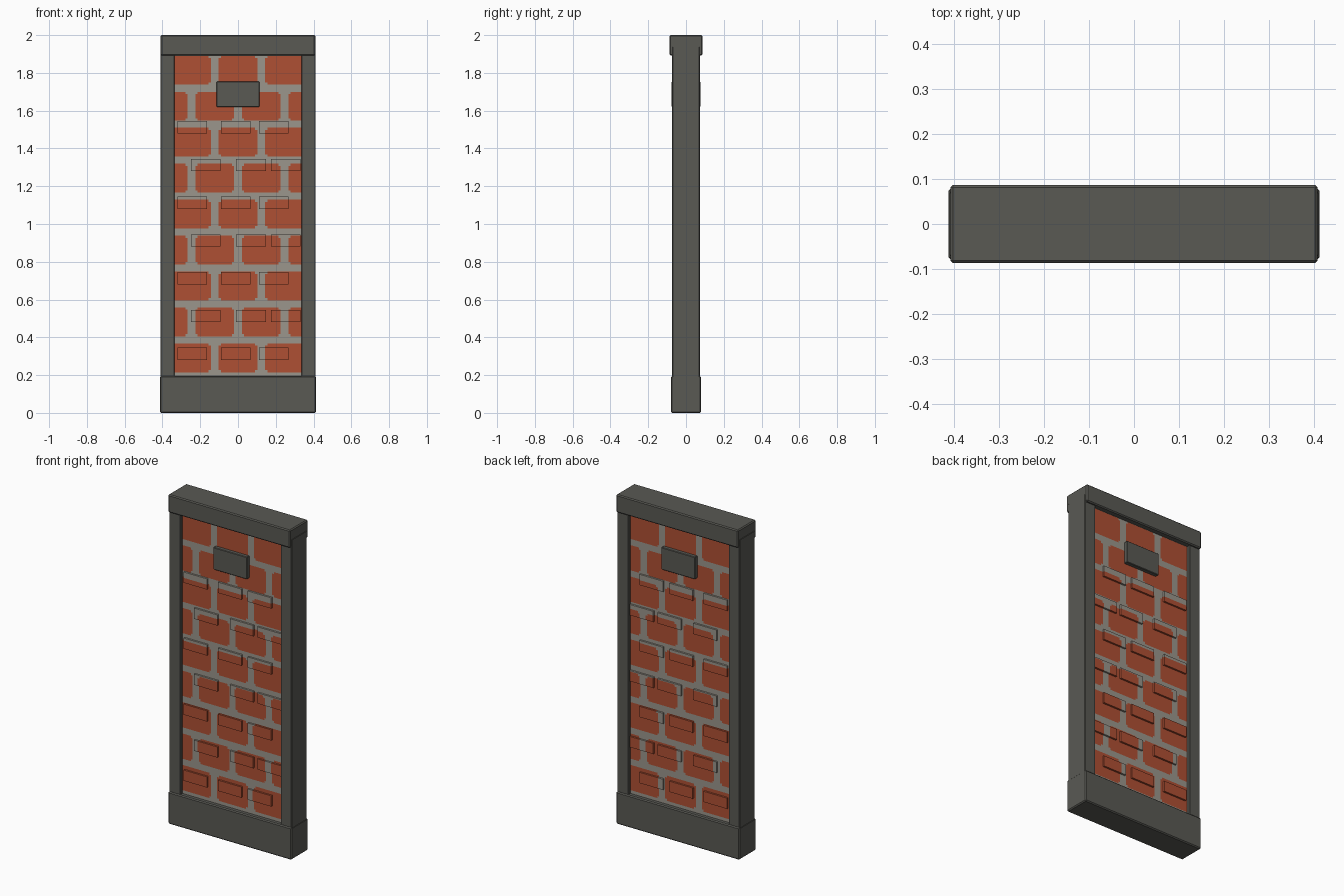
import bpy, bmesh
from mathutils import Vector

if "Cube" in bpy.data.objects:
    bpy.data.objects.remove(bpy.data.objects["Cube"])


def material(name, rgb):
    m = bpy.data.materials.new(name)
    m.diffuse_color = (*rgb, 1)
    m.use_nodes = True
    m.node_tree.nodes["Principled BSDF"].inputs["Base Color"].default_value = m.diffuse_color
    return m


STONE = material("dark_grey_stone", (0.100, 0.100, 0.088))
BRICK = material("red_brick", (0.430, 0.080, 0.034))
MORTAR = material("grey_mortar", (0.328, 0.305, 0.262))

# Brick bond: pitches, brick size, and the corner notch
ROW0, ROW_PITCH, BRICK_H = 0.215, 0.1903, 0.153
COL_PITCH, BRICK_W, NOTCH = 0.246, 0.205, 0.012
ROWS = 9


def is_brick(x, z):
    row, dz = divmod(z - ROW0, ROW_PITCH)
    if not 0 <= row < ROWS or dz > BRICK_H:
        return False
    shift = 0 if row % 2 == 0 else COL_PITCH / 2
    dx = abs((x - shift + COL_PITCH / 2) % COL_PITCH - COL_PITCH / 2)
    if dx > BRICK_W / 2:
        return False
    in_corner = dx > BRICK_W / 2 - NOTCH and min(dz, BRICK_H - dz) < NOTCH
    return not in_corner


def add_box(bm, lo, hi):
    lo, hi = Vector(lo), Vector(hi)
    verts = bmesh.ops.create_cube(bm, size=1)["verts"]
    for v in verts:
        v.co = Vector((lo[i] + (v.co[i] + 0.5) * (hi[i] - lo[i]) for i in range(3)))


def finish(name, bm, mats):
    me = bpy.data.meshes.new(name)
    bm.to_mesh(me)
    bm.free()
    for m in mats:
        me.materials.append(m)
    ob = bpy.data.objects.new(name, me)
    bpy.context.collection.objects.link(ob)
    return ob


def stone_box(name, lo, hi, bevel=0.005):
    bm = bmesh.new()
    add_box(bm, lo, hi)
    ob = finish(name, bm, [STONE])
    mod = ob.modifiers.new("edge_bevel", 'BEVEL')
    mod.width = bevel
    mod.segments = 1
    return ob


def paint_bricks(bm):
    """Cut the mesh along the bond lines and colour faces by the pattern."""
    def cut(co, no):
        bmesh.ops.bisect_plane(bm, geom=bm.verts[:] + bm.edges[:] + bm.faces[:],
                               plane_co=co, plane_no=no, dist=1e-5)
    for r in range(ROWS):
        z = ROW0 + r * ROW_PITCH
        for d in (0, NOTCH, BRICK_H - NOTCH, BRICK_H):
            cut((0, 0, z + d), (0, 0, 1))
    for k in range(-3, 4):
        for d in (BRICK_W / 2, BRICK_W / 2 - NOTCH):
            for s in (-1, 1):
                cut((k * COL_PITCH / 2 + s * d, 0, 0), (1, 0, 0))
    for f in bm.faces:
        c = f.calc_center_median()
        f.material_index = 0 if is_brick(c.x, c.z) else 1


# Recessed brick panel
PANEL_Y = 0.053
bm = bmesh.new()
add_box(bm, (-0.345, -PANEL_Y, 0.18), (0.345, PANEL_Y, 1.90))
paint_bricks(bm)
finish("brick_panel", bm, [BRICK, MORTAR])

# Raised blocks on both faces, staggered row by row
bm = bmesh.new()
for r in range(7):
    z = 0.28 + 0.2 * r
    for x in ((-0.32, -0.09, 0.11) if r % 2 == 0 else (-0.25, -0.01, 0.175)):
        for s in (-1, 1):
            y0, y1 = sorted((s * (PANEL_Y - 0.004), s * (PANEL_Y + 0.011)))
            add_box(bm, (x, y0, z), (x + 0.157, y1, z + 0.065))
paint_bricks(bm)
finish("raised_blocks", bm, [BRICK, MORTAR])

# Frame: base, cap and side posts
stone_box("base", (-0.413, -0.08, 0), (0.413, 0.08, 0.195), 0.006)
stone_box("cap", (-0.409, -0.087, 1.892), (0.409, 0.087, 2.0), 0.006)
for s, side in ((-1, "left"), (1, "right")):
    x0, x1 = sorted((s * 0.335, s * 0.411))
    stone_box(side + "_post", (x0, -0.073, 0.15), (x1, 0.073, 1.94), 0.004)

# Blank plaques front and back
for s, side in ((-1, "front"), (1, "back")):
    y0, y1 = sorted((s * 0.045, s * 0.076))
    stone_box(side + "_plaque", (-0.113, y0, 1.62), (0.113, y1, 1.755), 0.003)
